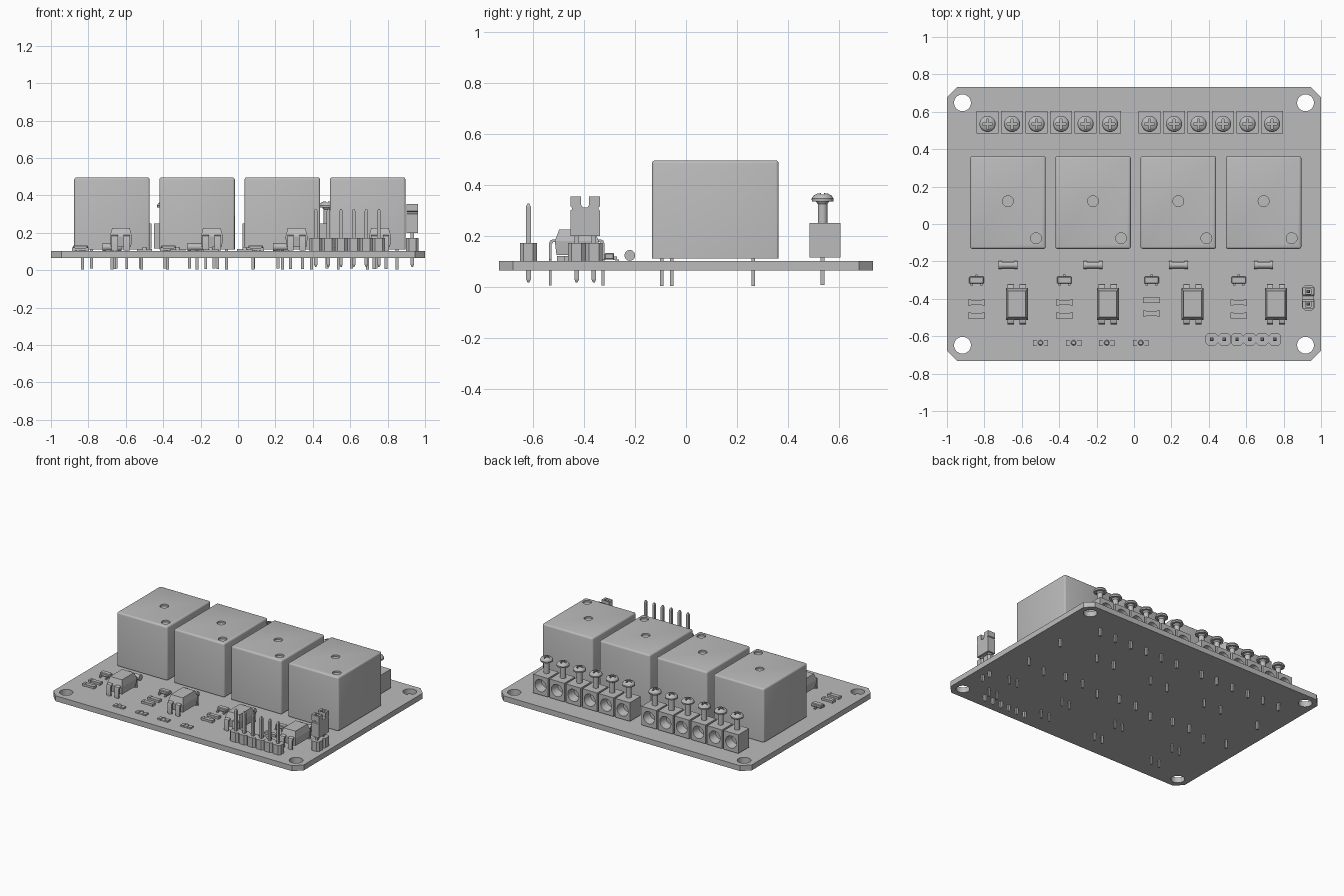
import bpy, bmesh, math
from mathutils import Matrix, Vector

if "Cube" in bpy.data.objects:
    bpy.data.objects.remove(bpy.data.objects["Cube"], do_unlink=True)

GREY = (0.5, 0.5, 0.5, 1)
grey = bpy.data.materials.new("plain grey")
grey.use_nodes = True
grey.diffuse_color = GREY
grey.node_tree.nodes["Principled BSDF"].inputs["Base Color"].default_value = GREY
TOP, BOTTOM = 0.103, 0.064
made = []


def box(bm, size, at, bevel=0, segments=1, keep_bottom=False):
    """Box centred in x and y on at, standing on its z."""
    place = Matrix.Translation(Vector(at) + Vector((0, 0, size[2] / 2)))
    verts = bmesh.ops.create_cube(bm, size=1, matrix=place @ Matrix.Diagonal((*size, 1)))["verts"]
    if bevel:
        edges = {e for v in verts for e in v.link_edges}
        if keep_bottom:
            edges = {e for e in edges if max(v.co.z for v in e.verts) > at[2] + size[2] / 2}
        bmesh.ops.bevel(bm, geom=list(edges), offset=bevel, segments=segments,
                        profile=0.5, affect='EDGES')


def cylinder(bm, r1, r2, depth, at, axis='Z', segments=24):
    turn = {'X': Matrix.Rotation(math.pi / 2, 4, 'Y'),
            'Y': Matrix.Rotation(-math.pi / 2, 4, 'X'), 'Z': Matrix()}[axis]
    bmesh.ops.create_cone(bm, cap_ends=True, segments=segments, radius1=r1, radius2=r2,
                          depth=depth, matrix=Matrix.Translation(at) @ turn)


def prism(bm, outline, axis, start, end):
    """Extrude a 2D outline along x (outline in y, z) or z (outline in x, y)."""
    point = (lambda a, b: (start, a, b)) if axis == 'X' else (lambda a, b: (a, b, start))
    face = bm.faces.new([bm.verts.new(point(*p)) for p in outline])
    ext = bmesh.ops.extrude_face_region(bm, geom=[face])
    shift = (end - start, 0, 0) if axis == 'X' else (0, 0, end - start)
    bmesh.ops.translate(bm, vec=shift, verts=[g for g in ext["geom"] if isinstance(g, bmesh.types.BMVert)])
    bmesh.ops.recalc_face_normals(bm, faces=bm.faces[:])


def pin(bm, x, y, low, high, w=0.016, tip=0.012):
    """Square pin with tapered ends."""
    box(bm, (w, w, high - low - 2 * tip), (x, y, low + tip))
    if tip:
        for z, a, b in ((low + tip / 2, 0.4, 1), (high - tip / 2, 1, 0.4)):
            cone = bmesh.ops.create_cone(bm, cap_ends=True, segments=4, radius1=a * w * 0.707,
                                         radius2=b * w * 0.707, depth=tip)
            bmesh.ops.rotate(bm, verts=cone["verts"], matrix=Matrix.Rotation(math.pi / 4, 3, 'Z'))
            bmesh.ops.translate(bm, verts=cone["verts"], vec=(x, y, z))


def mesh_from(bm, name):
    mesh = bpy.data.meshes.new(name)
    bm.to_mesh(mesh)
    bm.free()
    mesh.materials.append(grey)
    return mesh


def carve(mesh, cutter_bm):
    """Subtract the cutter from the mesh and return the result."""
    pair = [bpy.data.objects.new("carving", m) for m in (mesh, mesh_from(cutter_bm, "cutter"))]
    for o in pair:
        bpy.context.collection.objects.link(o)
        o.hide_render = True
    mod = pair[0].modifiers.new("cut", 'BOOLEAN')
    mod.object, mod.operation, mod.solver = pair[1], 'DIFFERENCE', 'EXACT'
    graph = bpy.context.evaluated_depsgraph_get()
    result = bpy.data.meshes.new_from_object(pair[0].evaluated_get(graph))
    for o in pair:
        bpy.data.objects.remove(o, do_unlink=True)
    return result


def place(name, mesh, spots):
    for i, spot in enumerate(spots):
        o = bpy.data.objects.new(f"{name}_{i + 1}" if len(spots) > 1 else name, mesh)
        o.location = spot
        bpy.context.collection.objects.link(o)
        made.append(o)


# Circuit board with chamfered corners and mounting holes
bm, holes = bmesh.new(), bmesh.new()
X, Y, C = 1.0, 0.732, 0.055
outline = [(X - C, Y), (X, Y - C), (X, C - Y), (X - C, -Y),
           (C - X, -Y), (-X, C - Y), (-X, Y - C), (C - X, Y)]
prism(bm, outline, 'Z', BOTTOM, TOP)
for sx in (-1, 1):
    for sy in (-1, 1):
        cylinder(holes, 0.045, 0.045, 0.2, (sx * 0.917, sy * 0.648, 0.08), segments=40)
place("circuit_board", carve(mesh_from(bm, "board"), holes), [(0, 0, 0)])

# Relays: rounded boxes with two round dimples, and five pins each
columns = (-0.674, -0.219, 0.237, 0.693)
bm, holes = bmesh.new(), bmesh.new()
box(bm, (0.404, 0.496, 0.385), (0, 0.115, 0.111), 0.012, 3, True)
for x, y in ((0, 0.122), (0.15, -0.076)):
    cylinder(holes, 0.029, 0.029, 0.024, (x, y, 0.496))
relay = carve(mesh_from(bm, "relay"), holes)
place("relay", relay, [(x, 0, 0) for x in columns])
bm = bmesh.new()
for x, y in ((0, -0.095), (-0.157, -0.055), (0.157, -0.055), (-0.157, 0.263), (0.157, 0.263)):
    box(bm, (0.016, 0.014, 0.11), (x, y, 0.005))
place("relay_pins", mesh_from(bm, "relay_pins"), [(x, 0, 0) for x in columns])

# Screw terminals: block with wire hole at the back
terminals = [(x0 + i * 0.131, 0.535, 0) for x0 in (-0.783, 0.083) for i in range(6)]
bm, holes = bmesh.new(), bmesh.new()
box(bm, (0.118, 0.122, 0.135), (0, 0.009, 0.115))
cylinder(holes, 0.034, 0.044, 0.06, (0, 0.041, 0.182), 'Y')
place("terminal_block", carve(mesh_from(bm, "block"), holes), terminals)

# Terminal screws: domed head turned from a profile, with a cross recess
bm, cross = bmesh.new(), bmesh.new()
profile = [(0, 0.24), (0.019, 0.24), (0.019, 0.325), (0.026, 0.335), (0.042, 0.336),
           (0.043, 0.346), (0.036, 0.358), (0.022, 0.366), (0, 0.369)]
points = [bm.verts.new((r, 0, z)) for r, z in profile]
edges = [bm.edges.new(p) for p in zip(points, points[1:])]
bmesh.ops.spin(bm, geom=points + edges, cent=(0, 0, 0), axis=(0, 0, 1), angle=math.tau, steps=24)
bmesh.ops.remove_doubles(bm, verts=bm.verts[:], dist=0.0003)
bmesh.ops.recalc_face_normals(bm, faces=bm.faces[:])
arm, w = 0.027, 0.006
plus = [(arm, -w), (arm, w), (w, w), (w, arm), (-w, arm), (-w, w),
        (-arm, w), (-arm, -w), (-w, -w), (-w, -arm), (w, -arm), (w, -w)]
prism(cross, plus, 'Z', 0.348, 0.4)
place("terminal_screw", carve(mesh_from(bm, "screw"), cross), terminals)
bm = bmesh.new()
box(bm, (0.016, 0.016, 0.11), (0, 0, 0.008))
place("terminal_pin", mesh_from(bm, "terminal_pin"), terminals)

# Diodes: short cylinders with wider end caps
bm = bmesh.new()
cylinder(bm, 0.018, 0.018, 0.08, (0, 0, 0.021), 'X')
for s in (-1, 1):
    cylinder(bm, 0.021, 0.021, 0.018, (s * 0.042, 0, 0.021), 'X')
place("diode", mesh_from(bm, "diode"), [(x, -0.22, TOP) for x in columns])

# Transistors: small body with three bent legs
small = (-0.842, -0.372, 0.094, 0.56)
bm = bmesh.new()
box(bm, (0.078, 0.038, 0.025), (0, 0, 0.005), 0.004)
for x, s in ((0, 1), (-0.025, -1), (0.025, -1)):
    box(bm, (0.013, 0.014, 0.013), (x, s * 0.022, 0.003))
    box(bm, (0.013, 0.014, 0.005), (x, s * 0.031, 0))
place("transistor", mesh_from(bm, "transistor"), [(x, -0.3, TOP) for x in small])

# Resistors and indicator lamps: chips with end contacts
bm = bmesh.new()
box(bm, (0.06, 0.028, 0.015), (0, 0, 0.001))
for s in (-1, 1):
    box(bm, (0.016, 0.031, 0.018), (s * 0.037, 0, 0))
place("resistor", mesh_from(bm, "resistor"),
      [(x, y + (0.012 if i == 2 else 0), TOP) for i, x in enumerate(small) for y in (-0.42, -0.49)])
bm = bmesh.new()
box(bm, (0.05, 0.028, 0.008), (0, 0, 0))
cylinder(bm, 0.014, 0.01, 0.012, (0, 0, 0.014))
for s in (-1, 1):
    box(bm, (0.022, 0.032, 0.011), (s * 0.03, 0, 0))
place("indicator_lamp", mesh_from(bm, "lamp"),
      [(x, -0.635, TOP) for x in (-0.5, -0.323, -0.146, 0.036)])

# Optocouplers: tapered bodies with wide arched legs that pass through the board
bm = bmesh.new()
for z, high, r1, r2 in ((0.125, 0.055, 0.92, 1), (0.18, 0.045, 1, 0.8)):
    cone = bmesh.ops.create_cone(bm, cap_ends=True, segments=4, radius1=r1 * 0.707,
                                 radius2=r2 * 0.707, depth=high)["verts"]
    bmesh.ops.rotate(bm, verts=cone, matrix=Matrix.Rotation(math.pi / 4, 3, 'Z'))
    bmesh.ops.scale(bm, verts=cone, vec=(0.118, 0.172, 1))
    bmesh.ops.translate(bm, verts=cone, vec=(0, 0, z + high / 2))
arch = [(0.08, 0.187), (0.094, 0.187), (0.104, 0.182), (0.108, 0.172), (0.108, 0.106),
        (0.098, 0.106), (0.098, 0.168), (0.092, 0.176), (0.08, 0.176)]
for s in (-1, 1):
    for x in (-0.032, 0.032):
        prism(bm, [(s * y, z) for y, z in arch], 'X', x - 0.017, x + 0.017)
        box(bm, (0.014, 0.01, 0.11), (x, s * 0.103, 0.006))
place("optocoupler", mesh_from(bm, "optocoupler"),
      [(x, -0.428, 0) for x in (-0.626, -0.14, 0.313, 0.759)])


# Pin headers: chamfered housings with square pins
def header(name, spots, high, along_x=True):
    bm = bmesh.new()
    a, b, c = 0.0337, 0.0325, 0.014
    half = [(a, -b + c), (a, b - c), (a - c, b), (c - a, b), (-a, b - c), (-a, c - b), (c - a, -b), (a - c, -b)]
    for x, y in spots:
        prism(bm, [(x + (p if along_x else q), y + (q if along_x else p)) for p, q in half], 'Z', TOP, 0.172)
        pin(bm, x, y, 0.018, high, 0.018)
    place(name, mesh_from(bm, name), [(0, 0, 0)])


header("input_header", [(0.416 + i * 0.0675, -0.617) for i in range(6)], 0.328)
header("jumper_header", [(0.932, -0.428), (0.932, -0.361)], 0.33, False)

# Jumper cap: notched at the top, waisted at the sides, with two sockets
bm, sockets = bmesh.new(), bmesh.new()
half = [(0.058, 0.2), (0.058, 0.3), (0.052, 0.304), (0.052, 0.312), (0.058, 0.316), (0.058, 0.355),
        (0.016, 0.355), (0.016, 0.322), (0.009, 0.312)]
prism(bm, half + [(-y, z) for y, z in reversed(half)], 'X', -0.03, 0.03)
for y in (-0.034, 0.034):
    box(sockets, (0.03, 0.028, 0.2), (0, y, 0.19))
place("jumper_cap", carve(mesh_from(bm, "cap"), sockets), [(0.932, -0.395, 0)])

# Smooth the round parts, keep the edges sharp
bpy.ops.object.select_all(action='DESELECT')
for o in made:
    o.select_set(True)
bpy.context.view_layer.objects.active = made[0]
bpy.ops.object.shade_smooth_by_angle(angle=math.radians(30))
